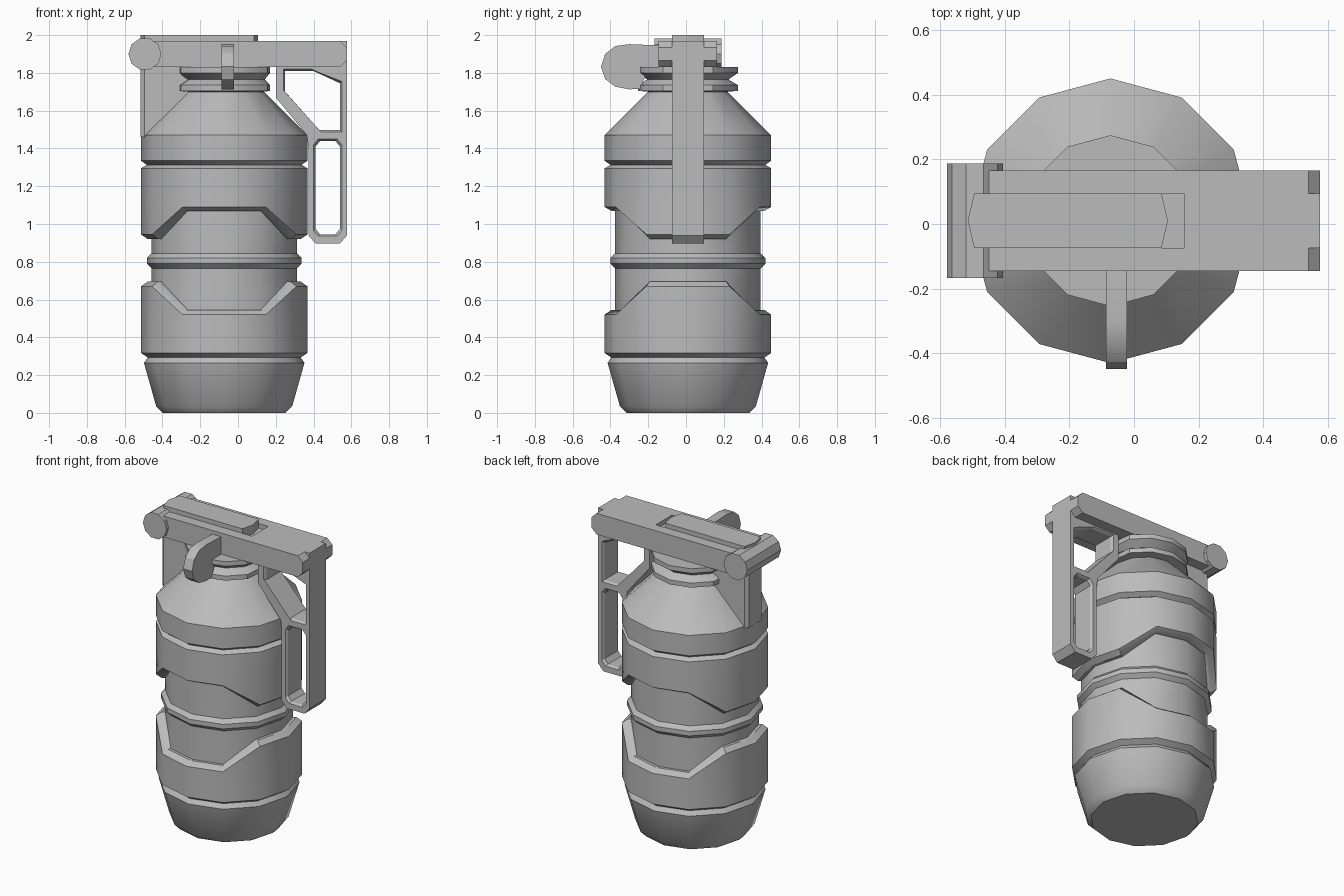
import bpy, bmesh
from math import cos, sin, pi, radians

if "Cube" in bpy.data.objects:
    bpy.data.objects.remove(bpy.data.objects["Cube"])

CX, CY = -0.073, 0.01   # body axis; everything is symmetric about CY

grey = bpy.data.materials.new("plain_grey")
grey.use_nodes = True
grey.diffuse_color = (0.5, 0.5, 0.5, 1)
grey.node_tree.nodes["Principled BSDF"].inputs["Base Color"].default_value = (0.5, 0.5, 0.5, 1)


def loft(name, loops):
    """Skin a stack of equal-length vertex loops and cap both ends."""
    bm = bmesh.new()
    rows = [[bm.verts.new(p) for p in loop] for loop in loops]
    n = len(rows[0])
    for a, b in zip(rows, rows[1:]):
        for i in range(n):
            j = (i + 1) % n
            bm.faces.new((a[i], a[j], b[j], b[i]))
    bm.faces.new(rows[0][::-1])
    bm.faces.new(rows[-1])
    bmesh.ops.recalc_face_normals(bm, faces=bm.faces)
    mesh = bpy.data.meshes.new(name)
    bm.to_mesh(mesh)
    bm.free()
    ob = bpy.data.objects.new(name, mesh)
    bpy.context.collection.objects.link(ob)
    mesh.materials.append(grey)
    return ob


def slab(name, outline, half):
    """Extrude an x-z outline across y."""
    return loft(name, [[(x, CY + y, z) for x, z in outline] for y in (-half, half)])


def activate(ob):
    bpy.ops.object.select_all(action='DESELECT')
    ob.select_set(True)
    bpy.context.view_layer.objects.active = ob


def cut(ob, cutter):
    cutter.hide_render = True
    mod = ob.modifiers.new("cut", 'BOOLEAN')
    mod.operation = 'DIFFERENCE'
    mod.solver = 'EXACT'
    mod.object = cutter
    activate(ob)
    bpy.ops.object.modifier_apply(modifier=mod.name)
    bpy.data.objects.remove(cutter)


def smooth(ob):
    activate(ob)
    bpy.ops.object.shade_smooth_by_angle(angle=radians(32))


# Body: twelve-sided turned profile of radius, height at the sides, height at front and back
profile = [
    (.325, 0), (.36, .035), (.425, .265), (.405, .293), (.441, .317),
    (.441, .67, .52), (.405, .695, .545), (.385, .695, .545),
    (.385, .765), (.41, .79), (.41, .82), (.385, .845),
    (.385, .92, 1.07), (.405, .92, 1.07), (.441, .945, 1.09),
    (.441, 1.295), (.41, 1.313), (.441, 1.335), (.441, 1.47), (.21, 1.70),
    (.265, 1.705), (.265, 1.735), (.215, 1.765), (.265, 1.80), (.265, 1.83),
]
loops = []
for r, *heights in profile:
    loop = []
    for k in range(12):
        dx, dy = r * cos(k * pi / 6), r * sin(k * pi / 6)
        if r < .3:                       # neck is flattened on its two sides
            dx = max(-.243, min(.243, dx))
        z = heights[0] if k % 6 in (0, 1, 5) else heights[-1]
        loop.append((CX + dx, CY + dy, z))
    loops.append(loop)
smooth(loft("body", loops))

# Lid bar with a chamfered end and a slot for the top plate
lid = slab("lid_bar", [(-.5, 1.83), (.54, 1.83), (.576, 1.865), (.576, 1.935),
                       (.54, 1.97), (-.5, 1.97)], .155)
cut(lid, slab("slot_cutter", [(-.3, 1.94), (.155, 1.94), (.155, 2.1), (-.3, 2.1)], .085))

# Top plate with shallow pointed ends
plate = [(-.515, 0), (-.495, -.085), (.085, -.085), (.105, 0), (.085, .085), (-.495, .085)]
loft("top_plate", [[(x, CY + y, z) for x, y in plate] for z in (1.93, 2.0)])

# Hinge barrel
barrel = [(-.493 + .087 * cos(i * pi / 5), 1.9 + .087 * sin(i * pi / 5)) for i in range(10)]
smooth(slab("hinge_barrel", barrel, .177))

# Hinge bracket: triangular rib with its outer edges chamfered
bracket = slab("hinge_bracket", [(-.515, 1.46), (-.515, 1.88), (-.26, 1.88), (-.26, 1.70),
                                 (-.47, 1.46)], .085)
bm = bmesh.new()
bm.from_mesh(bracket.data)
outer = [e for e in bm.edges if all(v.co.x < -.51 for v in e.verts)
         and abs(e.verts[0].co.y - e.verts[1].co.y) < .01]
bmesh.ops.bevel(bm, geom=outer, offset=.02, segments=1, affect='EDGES')
bm.to_mesh(bracket.data)
bm.free()

# Side handle with two openings whose rims are chamfered
handle = slab("side_handle", [
    (.2, 1.85), (.2, 1.67), (.365, 1.47), (.373, 1.4), (.373, .94), (.41, .897),
    (.54, .897), (.577, .94), (.577, 1.97), (.535, 1.97), (.535, 1.85)], .085)
upper = [(.25, 1.81), (.4, 1.81), (.54, 1.745), (.54, 1.497), (.43, 1.497), (.25, 1.70)]
lower = [(.41, 1.41), (.435, 1.44), (.515, 1.44), (.54, 1.41),
         (.54, .975), (.515, .945), (.435, .945), (.41, .975)]
for hole in (upper, lower):
    mx = sum(p[0] for p in hole) / len(hole)
    mz = sum(p[1] for p in hole) / len(hole)
    rim = [(x + (.013 if x > mx else -.013), z + (.013 if z > mz else -.013)) for x, z in hole]
    sections = [(rim, -.09), (hole, -.07), (hole, .07), (rim, .09)]
    cut(handle, loft("opening_cutter", [[(x, CY + y, z) for x, z in pts]
                                        for pts, y in sections]))

# Pull tab: rounded solid plate standing out from the front of the lid
tab = [(-.13, 1.945), (-.30, 1.952), (-.375, 1.942), (-.428, 1.9), (-.45, 1.833),
       (-.428, 1.768), (-.375, 1.727), (-.30, 1.713), (-.24, 1.715), (-.2, 1.83), (-.13, 1.83)]
smooth(loft("pull_tab", [[(x, y, z) for y, z in tab] for x in (-.087, -.022)]))
